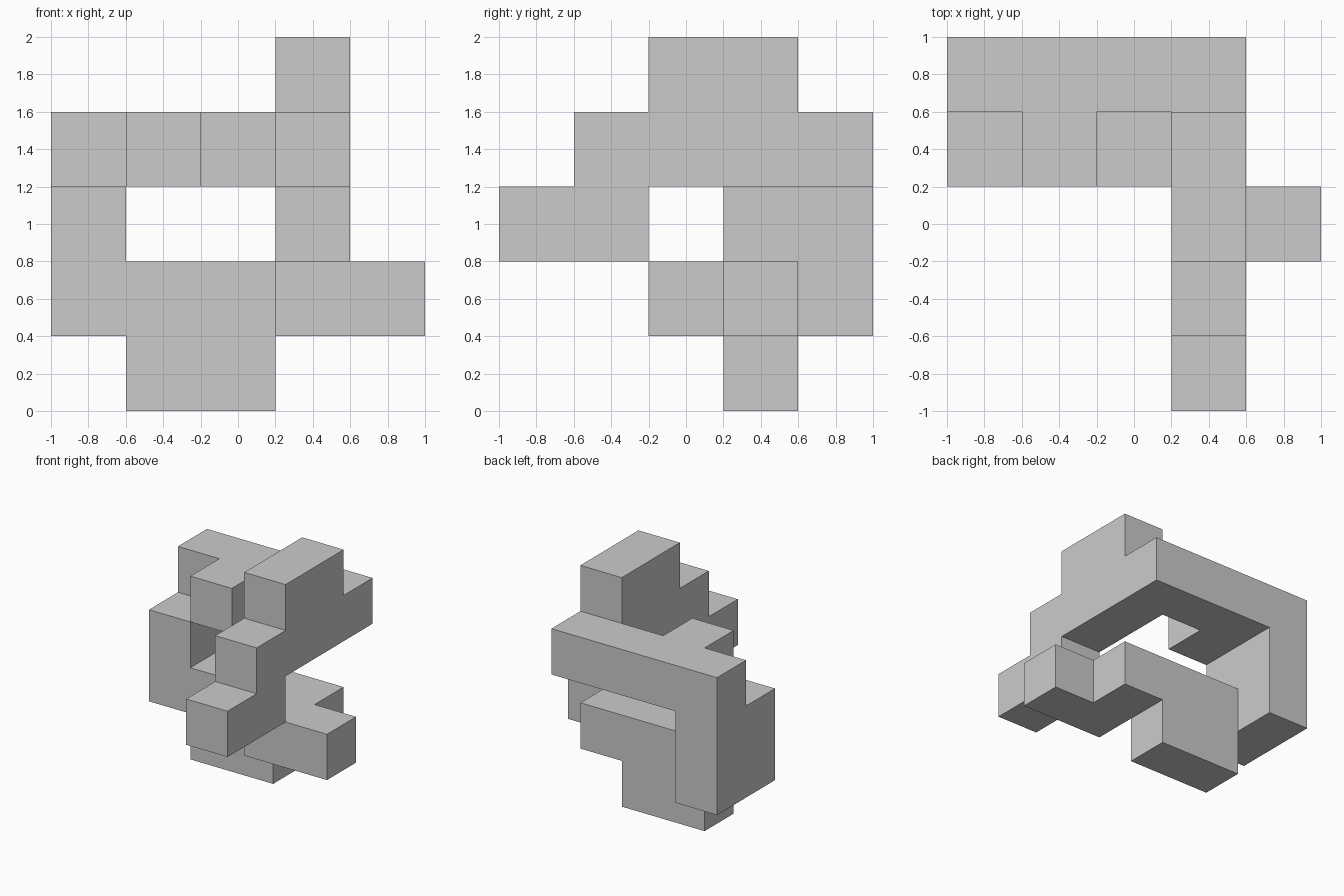
import bpy, bmesh, math
from mathutils import Vector

if "Cube" in bpy.data.objects:
    bpy.data.objects.remove(bpy.data.objects["Cube"])

CELL = 0.4

# Bars on a 5 x 5 x 5 grid: first cell and last cell (x, y, z), front-left-bottom is 0,0,0
BARS = [
    ((0, 4, 3), (3, 4, 3)),  # upper back rail
    ((0, 4, 1), (0, 4, 2)),  # rear corner post
    ((0, 3, 1), (0, 3, 2)),  # left upright
    ((1, 3, 3), (1, 3, 3)),  # stub on the back rail
    ((0, 3, 1), (3, 3, 1)),  # lower cross bar
    ((1, 3, 0), (2, 3, 0)),  # foot
    ((3, 2, 1), (4, 2, 1)),  # lower right arm
    ((3, 1, 3), (3, 4, 3)),  # upper right beam
    ((3, 2, 4), (3, 3, 4)),  # top cap
    ((3, 0, 2), (3, 1, 2)),  # front arm
]


def bar_cells(first, last):
    spans = [range(a, b + 1) for a, b in zip(first, last)]
    return {(x, y, z) for x in spans[0] for y in spans[1] for z in spans[2]}


def build_skin(name, cells):
    bm = bmesh.new()
    verts = {}

    def corner(p):
        if p not in verts:
            verts[p] = bm.verts.new((p[0] * CELL - 1, p[1] * CELL - 1, p[2] * CELL))
        return verts[p]

    # Only faces between a filled and an empty cell belong to the skin
    for cell in cells:
        for axis in range(3):
            u, v = (axis + 1) % 3, (axis + 2) % 3
            for side in (0, 1):
                near = list(cell)
                near[axis] += 2 * side - 1
                if tuple(near) in cells:
                    continue
                loop = []
                for du, dv in ((0, 0), (1, 0), (1, 1), (0, 1)):
                    p = list(cell)
                    p[axis] += side
                    p[u] += du
                    p[v] += dv
                    loop.append(corner(tuple(p)))
                bm.faces.new(loop if side else loop[::-1])

    # Merge coplanar squares into large flat faces
    bmesh.ops.dissolve_limit(bm, angle_limit=math.radians(1),
                             verts=bm.verts[:], edges=bm.edges[:])
    mesh = bpy.data.meshes.new(name)
    bm.to_mesh(mesh)
    bm.free()
    obj = bpy.data.objects.new(name, mesh)
    bpy.context.collection.objects.link(obj)
    return obj


filled = set()
for first, last in BARS:
    filled |= bar_cells(first, last)
build_skin("block_sculpture", filled)
